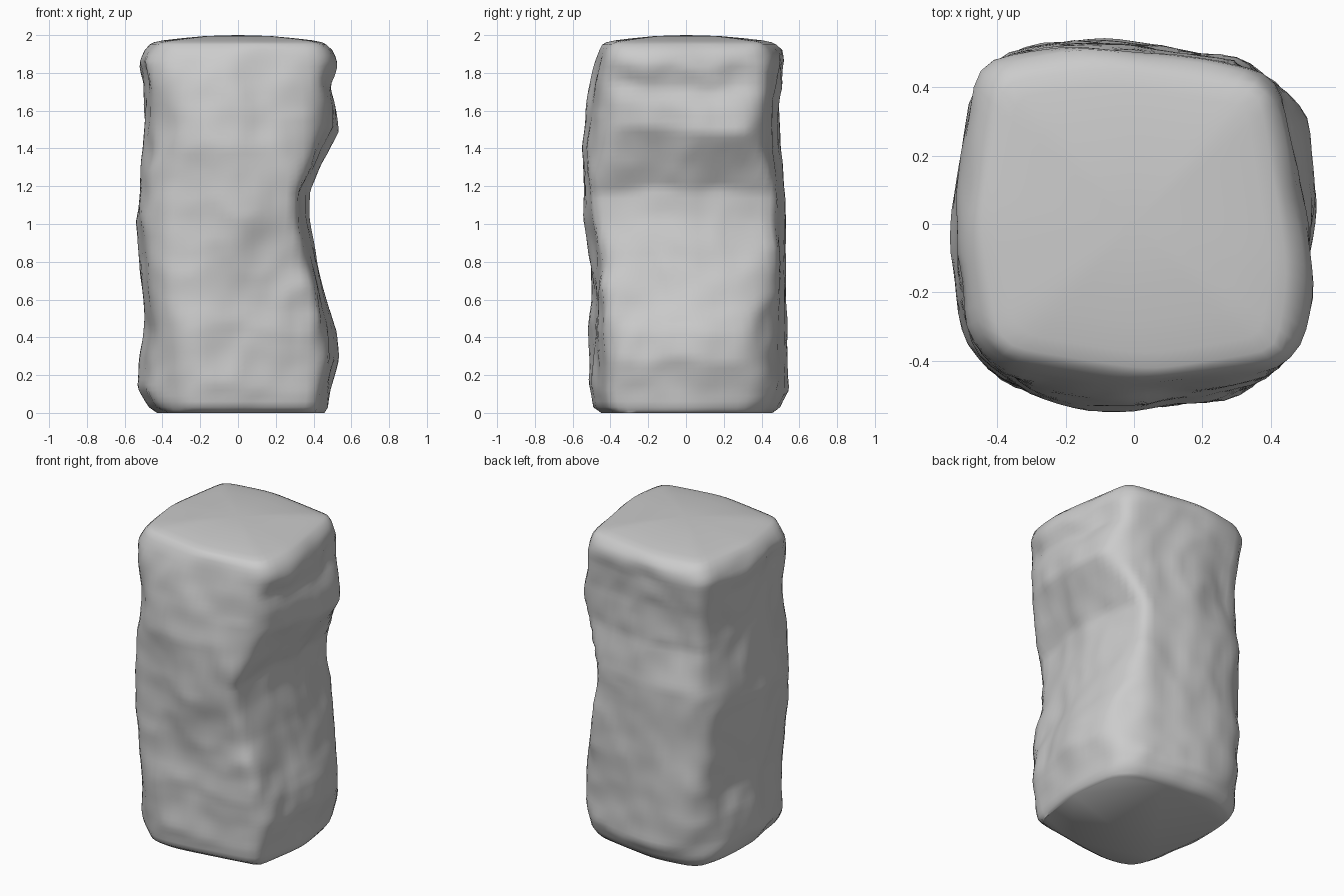
import bpy, math
from mathutils import Vector, noise

if "Cube" in bpy.data.objects:
    bpy.data.objects.remove(bpy.data.objects["Cube"])

# Silhouette by height: z, left x, right x, front y, back y
PROFILE = [
    (0.00, .43, .46, .45, .46), (0.03, .48, .48, .495, .50), (0.12, .53, .495, .51, .54),
    (0.28, .525, .54, .51, .54), (0.43, .50, .53, .52, .54), (0.57, .50, .48, .51, .54),
    (0.80, .515, .43, .51, .545), (1.02, .54, .40, .525, .545), (1.17, .52, .39, .535, .54),
    (1.40, .50, .49, .55, .49), (1.50, .50, .54, .54, .495), (1.62, .50, .53, .53, .50),
    (1.72, .50, .50, .515, .52), (1.84, .53, .53, .49, .53), (1.91, .505, .51, .47, .52),
    (1.95, .47, .47, .445, .48)]
# Chamfered corners by height: z, back right, back left, front left, front right
CORNERS = [
    (0.00, .51, .54, .51, .55), (0.05, .55, .58, .54, .58), (0.20, .57, .60, .56, .60),
    (0.50, .56, .61, .58, .59), (0.95, .58, .61, .59, .56), (1.30, .57, .61, .59, .58),
    (1.60, .57, .61, .58, .60), (1.85, .58, .63, .57, .60), (1.95, .55, .59, .53, .57)]
# Where each side's blunt ridge runs: z, right y, back x, left y, front x
RIDGES = [
    (0.0, .00, -.10, .10, -.15), (0.4, .00, -.10, .05, -.22), (1.0, .05, -.05, -.05, .00),
    (1.5, .05, -.10, -.05, -.10), (1.8, -.18, -.15, .00, -.05), (1.95, -.15, -.1, .0, .05)]
TILT, POWER = math.radians(9), 40
SEG, ROWS = 80, 64


def lookup(table, z):
    z = min(max(z, 0), 1.95)
    for a, b in zip(table, table[1:]):
        if z <= b[0] + 1e-6:
            t = (z - a[0]) / (b[0] - a[0])
            return [p + (q - p) * t for p, q in zip(a[1:], b[1:])]


def flats_at(z):
    """Facing angle and distance of every flat round the section."""
    left, right, front, back = lookup(PROFILE, z)
    ry, bx, ly, fx = lookup(RIDGES, z)
    flats = []
    for deg, pivot in ((0, (right, ry)), (90, (bx, back)), (180, (-left, ly)), (270, (fx, -front))):
        for tilt in (-TILT, TILT):
            ang = math.radians(deg) + tilt
            flats.append((ang, math.cos(ang) * pivot[0] + math.sin(ang) * pivot[1]))
    flats += zip(map(math.radians, (45, 135, 225, 315)), lookup(CORNERS, z))
    return flats


def side_point(k, z):
    a = 2 * math.pi * k / SEG
    c, s = math.cos(a), math.sin(a)
    fade = max(0, min(1, z / .15, (1.95 - z) / .12))
    # wander the height a little so bands do not run level
    zw = z + fade * .06 * noise.noise(Vector((c * 2, s * 2, z * 1.5 + 3)))
    total = sum(max(0, math.cos(a - ang) / d) ** POWER for ang, d in flats_at(zw))
    r = total ** (-1 / POWER) + .006
    q = Vector((c * r, s * r, z * .8))
    # chips and creases
    push = .024 * (noise.noise(q * 3 + Vector((4, 7, 2))) - .1)
    push += .02 * (.22 - abs(noise.noise(q * 4.5 + Vector((1, 5, 8)))))
    push += .006 * noise.noise(q * 9)
    r += push * fade
    return Vector((c * r, s * r, z))


# Stone pillar: sides, then domed top and flat base
verts, faces = [], []
heights = [0, .015, .03, .06] + [.09 + 1.86 * i / ROWS for i in range(ROWS + 1)]
for z in heights:
    verts += [side_point(k, min(z, 1.95)) for k in range(SEG)]
rim = verts[-SEG:]
for f, z in ((.95, 1.962), (.85, 1.972), (.65, 1.983), (.4, 1.994), (.2, 1.998)):
    verts += [Vector((p.x * f, p.y * f, z)) for p in rim]
rings = len(verts) // SEG
for j in range(rings - 1):
    for k in range(SEG):
        m = (k + 1) % SEG
        faces.append((j * SEG + k, j * SEG + m, (j + 1) * SEG + m, (j + 1) * SEG + k))
verts.append(Vector((0, 0, 2)))
top = len(verts) - 1
faces += [((rings - 1) * SEG + k, (rings - 1) * SEG + (k + 1) % SEG, top) for k in range(SEG)]
faces.append(tuple(reversed(range(SEG))))

mesh = bpy.data.meshes.new("stone_pillar")
mesh.from_pydata([tuple(v) for v in verts], [], faces)
pillar = bpy.data.objects.new("stone_pillar", mesh)
bpy.context.collection.objects.link(pillar)
bpy.context.view_layer.objects.active = pillar
pillar.select_set(True)
bpy.ops.object.shade_smooth_by_angle(angle=math.radians(60))
